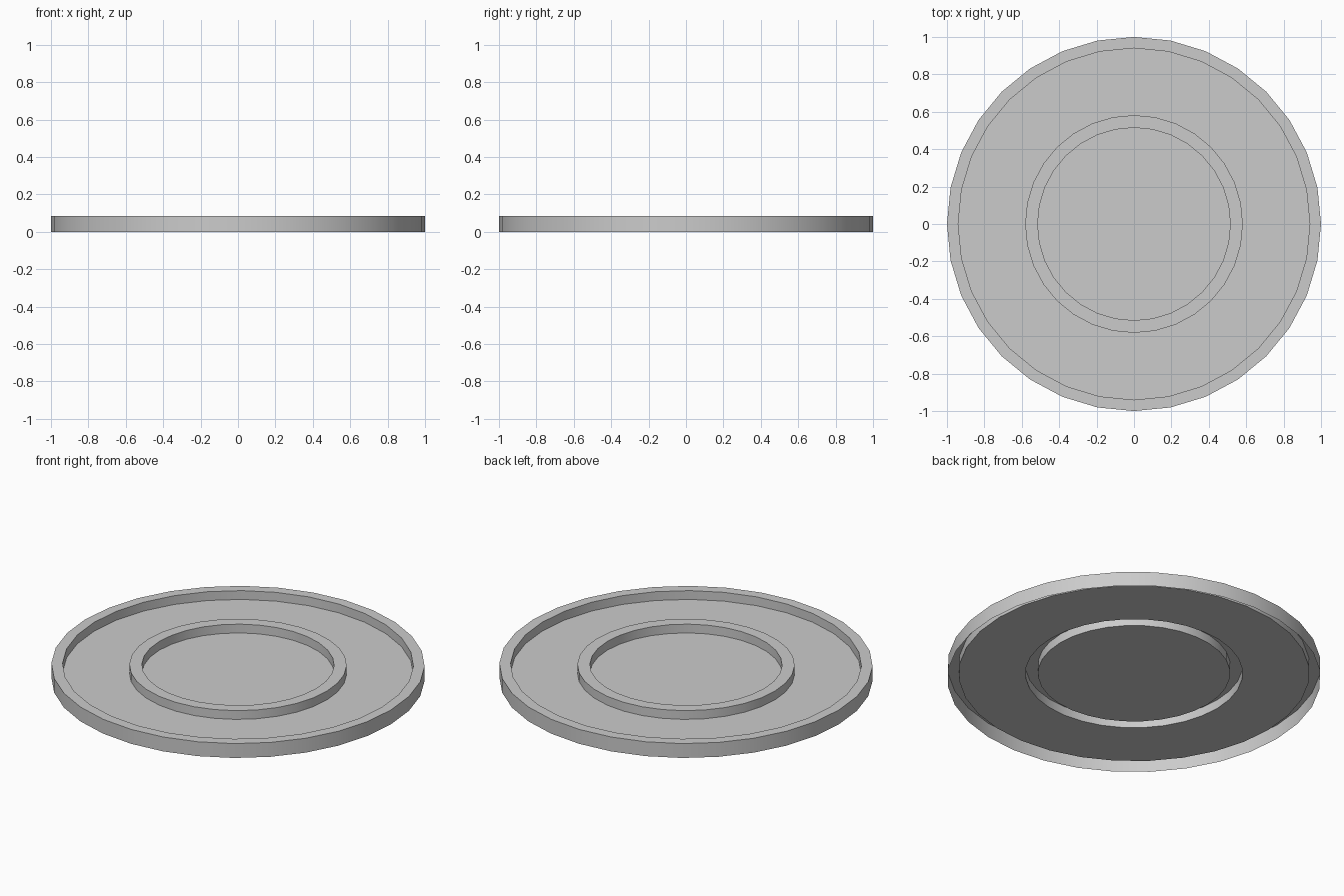
import bpy, bmesh
from math import cos, sin, tau

if "Cube" in bpy.data.objects:
    bpy.data.objects.remove(bpy.data.objects["Cube"])

SIDES = 32
FLOOR, TOP = 0.033, 0.085

# Cross-section (radius, height) of the pressed sheet, from the centre outward
PROFILE = [
    (0.515, FLOOR), (0.515, TOP),   # inner wall of raised ring
    (0.582, TOP), (0.582, FLOOR),   # outer wall of raised ring
    (0.94, FLOOR), (0.94, TOP),     # inside of outer rim
    (1.0, TOP), (1.0, 0.0),         # outside of outer rim, open underneath
]


def lathe(name, profile, sides):
    bm = bmesh.new()
    rings = [[bm.verts.new((r * cos(tau * j / sides), r * sin(tau * j / sides), z))
              for j in range(sides)] for r, z in profile]
    # centre disc
    bm.faces.new(rings[0])
    # bands between neighbouring rings, facing up and out
    for a, b in zip(rings, rings[1:]):
        for j in range(sides):
            k = (j + 1) % sides
            bm.faces.new((a[j], b[j], b[k], a[k]))
    mesh = bpy.data.meshes.new(name)
    bm.to_mesh(mesh)
    bm.free()
    obj = bpy.data.objects.new(name, mesh)
    bpy.context.collection.objects.link(obj)
    return obj


# Round lid with outer rim and raised ring
lid = lathe("round_lid", PROFILE, SIDES)
bpy.context.view_layer.objects.active = lid
lid.select_set(True)
bpy.ops.object.shade_smooth_by_angle()
